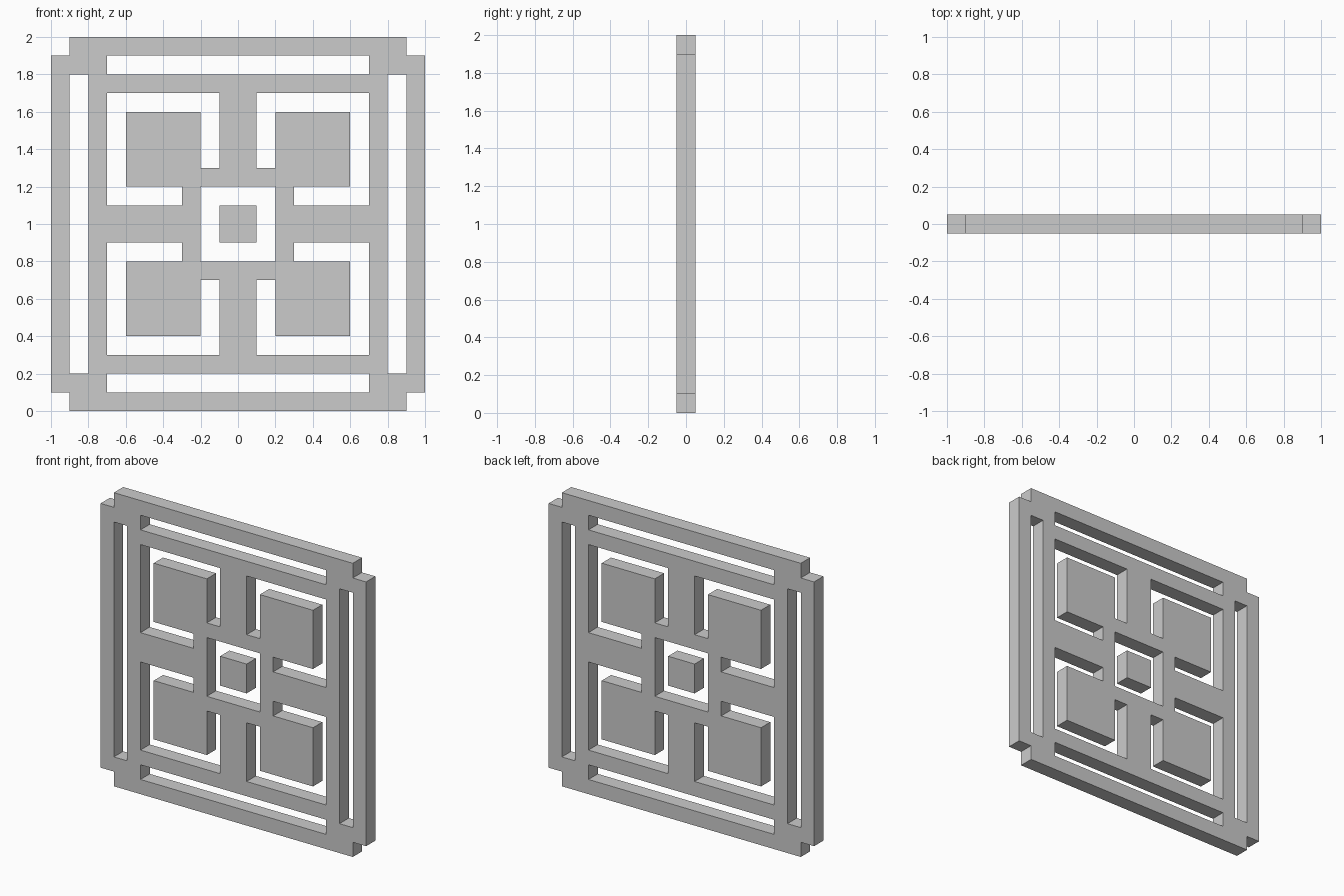
import bpy
import bmesh

if "Cube" in bpy.data.objects:
    bpy.data.objects.remove(bpy.data.objects["Cube"])

CELL = 0.1      # grid module
DEPTH = 0.1     # panel thickness
MID_Z = 1.0     # height of the panel centre


def slab(name, quarter):
    """Flat slab from one quarter's rectangles (x0, x1, z0, z1 in cells), mirrored both ways."""
    cells = set()
    for x0, x1, z0, z1 in quarter:
        for i in range(x0, x1):
            for j in range(z0, z1):
                cells |= {(a, b) for a in (i, -i - 1) for b in (j, -j - 1)}
    bm = bmesh.new()
    for i, j in sorted(cells):
        corners = [(i, j), (i + 1, j), (i + 1, j + 1), (i, j + 1)]
        bm.faces.new([bm.verts.new((a * CELL, 0, MID_Z + b * CELL)) for a, b in corners])
    bmesh.ops.remove_doubles(bm, verts=bm.verts, dist=0.001)
    mesh = bpy.data.meshes.new(name)
    bm.to_mesh(mesh)
    bm.free()
    obj = bpy.data.objects.new(name, mesh)
    bpy.context.collection.objects.link(obj)
    mod = obj.modifiers.new("thickness", 'SOLIDIFY')
    mod.thickness = DEPTH
    mod.offset = 0
    return obj


# Fretwork: everything that joins flush in one sheet
slab("lattice_panel", [
    (0, 9, 9, 10), (9, 10, 0, 9),    # outer rail and stile, notched corner
    (7, 9, 8, 9),                    # corner block
    (0, 8, 7, 8), (7, 8, 0, 8),      # inner rail and stile
    (0, 1, 2, 7), (2, 7, 0, 1),      # cross arms
    (0, 2, 2, 3), (2, 3, 0, 2),      # ring round the centre opening
    (2, 6, 2, 6),                    # square quarter panel
])

# Loose block in the centre opening
slab("centre_block", [(0, 1, 0, 1)])
